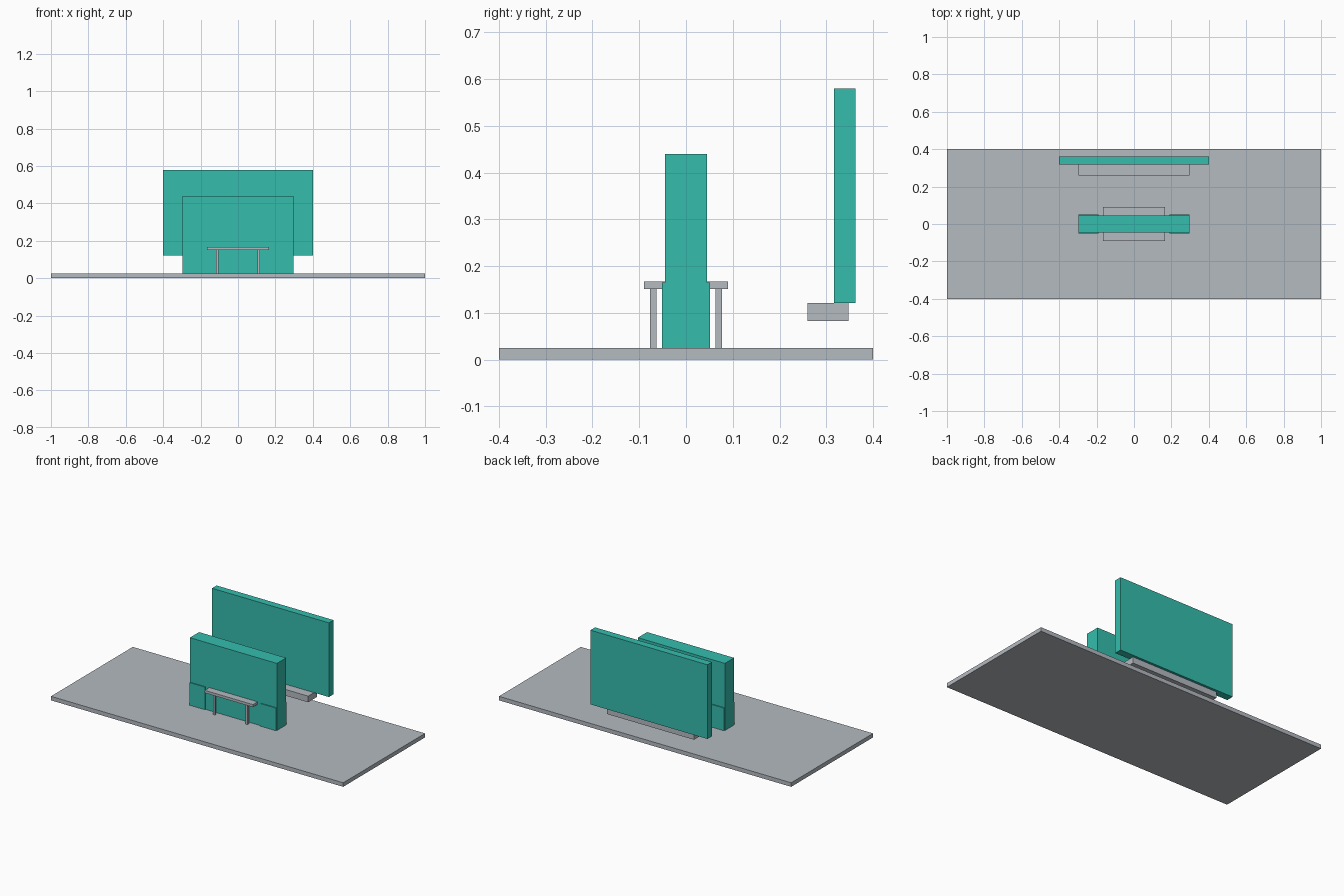
import bpy

if "Cube" in bpy.data.objects:
    bpy.data.objects.remove(bpy.data.objects["Cube"])


def material(name, rgb):
    m = bpy.data.materials.new(name)
    m.diffuse_color = (*rgb, 1.0)
    m.use_nodes = True
    m.node_tree.nodes["Principled BSDF"].inputs["Base Color"].default_value = m.diffuse_color
    return m


GREY = material("light_grey", (0.46, 0.495, 0.53))
TEAL = material("teal", (0.036, 0.51, 0.42))


def box(name, x, y, z, mat):
    """Box spanning the (min, max) ranges on each axis."""
    bpy.ops.mesh.primitive_cube_add(size=1)
    ob = bpy.context.object
    ob.name = name
    ranges = (x, y, z)
    ob.location = [(a + b) / 2 for a, b in ranges]
    ob.scale = [b - a for a, b in ranges]
    bpy.ops.object.transform_apply(location=True, rotation=False, scale=True)
    ob.data.materials.append(mat)
    return ob


# Ground slab
box("base_slab", (-1, 1), (-0.4, 0.4), (0, 0.025), GREY)

# Central wall with thicker lower ends
box("central_wall", (-0.298, 0.298), (-0.045, 0.045), (0.003, 0.44), TEAL)
for side, sx in (("left", -1), ("right", 1)):
    box(f"wall_pad_{side}", sorted((sx * 0.19, sx * 0.296)),
        (-0.051, 0.051), (0.02, 0.165), TEAL)

# Counters with two legs on both faces of the wall
for face, sy in (("front", -1), ("back", 1)):
    box(f"counter_{face}", (-0.165, 0.165),
        sorted((sy * 0.04, sy * 0.09)), (0.151, 0.167), GREY)
    for side, sx in (("left", -1), ("right", 1)):
        box(f"counter_leg_{face}_{side}",
            sorted((sx * 0.105, sx * 0.118)),
            sorted((sy * 0.063, sy * 0.077)), (0.025, 0.151), GREY)

# Raised rear panel with the ledge under it
box("rear_panel", (-0.4, 0.4), (0.317, 0.362), (0.121, 0.58), TEAL)
box("rear_ledge", (-0.298, 0.298), (0.26, 0.347), (0.083, 0.121), GREY)
